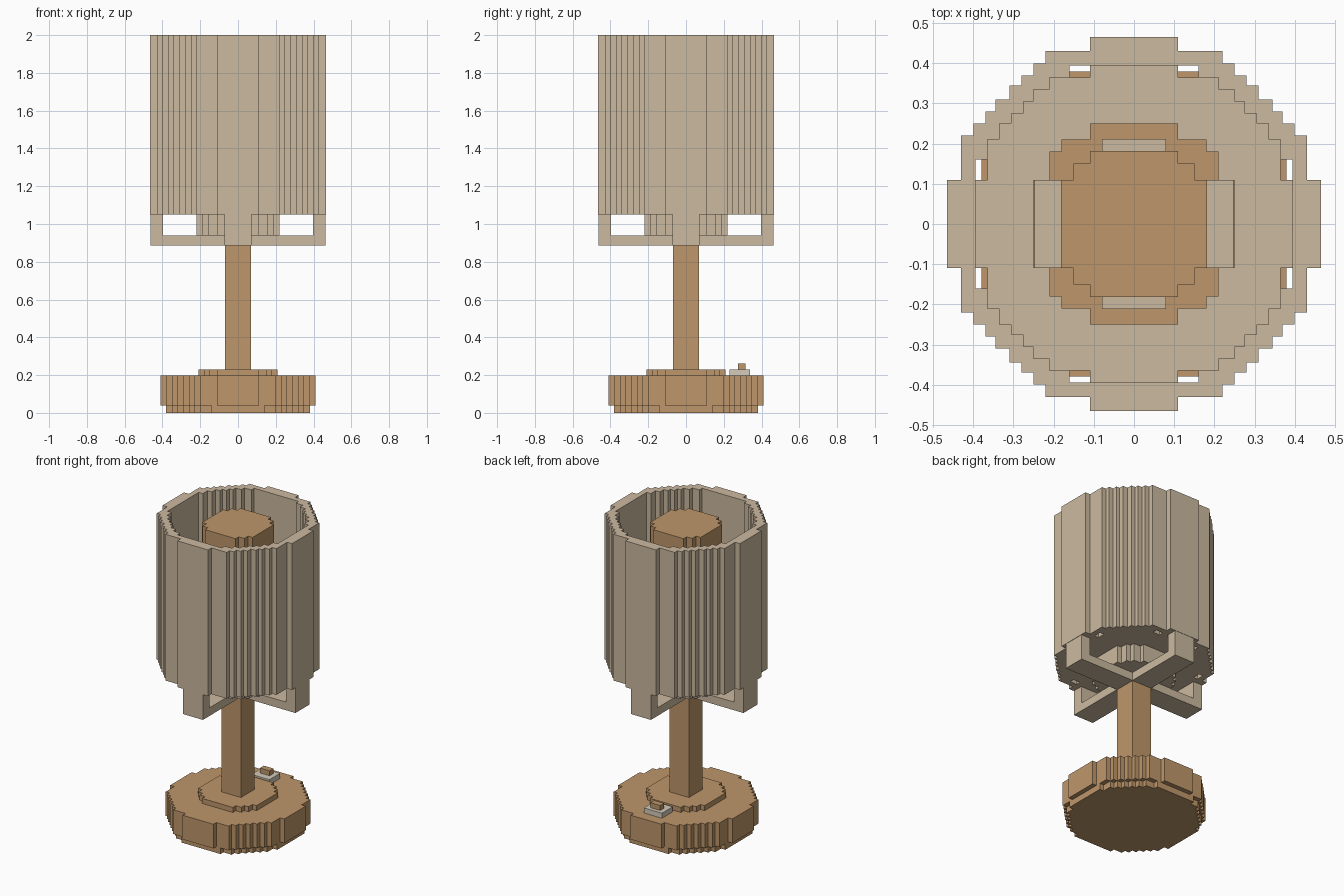
import bpy, bmesh
from mathutils import Vector

if "Cube" in bpy.data.objects:
    bpy.data.objects.remove(bpy.data.objects["Cube"])


def material(name, rgb):
    m = bpy.data.materials.new(name)
    m.diffuse_color = (*rgb, 1)
    m.use_nodes = True
    m.node_tree.nodes["Principled BSDF"].inputs["Base Color"].default_value = m.diffuse_color
    return m


WOOD = material("warm wood", (0.52, 0.31, 0.145))
LINEN = material("beige linen", (0.60, 0.49, 0.35))
PALE = material("pale plate", (0.66, 0.60, 0.49))


def stepped_circle(steps):
    """Stair-stepped round outline; steps are the x of each tread, y mirrors them."""
    ys = steps[::-1]
    quad, last = [], None
    for x, y in zip(steps, ys):
        if last is not None:
            quad.append((x, last))
        quad.append((x, y))
        last = y
    pts = []
    for _ in range(4):
        pts += quad
        quad = [(-y, x) for x, y in quad]
    return pts


def prism(name, loops, z0, z1, mat):
    """Extrude one outline, or an outline with a hole, from z0 to z1."""
    bm = bmesh.new()
    edges = []
    for loop in loops:
        vs = [bm.verts.new((x, y, z0)) for x, y in loop]
        edges += [bm.edges.new((vs[i - 1], vs[i])) for i in range(len(vs))]
    bmesh.ops.triangle_fill(bm, edges=edges, use_beauty=True)
    ext = bmesh.ops.extrude_face_region(bm, geom=bm.faces[:], use_keep_orig=True)
    up = [g for g in ext["geom"] if isinstance(g, bmesh.types.BMVert)]
    bmesh.ops.translate(bm, verts=up, vec=Vector((0, 0, z1 - z0)))
    bmesh.ops.recalc_face_normals(bm, faces=bm.faces[:])
    me = bpy.data.meshes.new(name)
    bm.to_mesh(me)
    bm.free()
    me.materials.append(mat)
    ob = bpy.data.objects.new(name, me)
    bpy.context.collection.objects.link(ob)
    return ob


def box(name, x0, x1, y0, y1, z0, z1, mat):
    return prism(name, [[(x0, y0), (x1, y0), (x1, y1), (x0, y1)]], z0, z1, mat)


# Base: narrow foot, wide body, raised centre disc
foot = [.38, .35, .32, .29, .26, .23, .20, .14]
body = [.41, .38, .35, .32, .29, .26, .23, .20, .11]
prism("base_foot", [stepped_circle(foot)], 0, 0.04, WOOD)
prism("base_body", [stepped_circle(body)], 0.04, 0.197, WOOD)
prism("base_step", [stepped_circle([.21, .18, .15, .11])], 0.197, 0.23, WOOD)

# Switch at the back of the base
box("switch_plate", -.065, .065, .23, .34, 0.197, 0.23, PALE)
box("switch_knob", -.035, .035, .275, .315, 0.23, 0.262, WOOD)

# Square pole
box("pole", -.07, .07, -.07, .07, 0.23, 0.885, WOOD)

# Cross-shaped support: four arms with upturned ends
box("support_hub", -.072, .072, -.072, .072, 0.885, 0.94, LINEN)
for i in range(4):
    arm = box("support_arm", .072, .463, -.072, .072, 0.885, 0.938, LINEN)
    end = box("support_arm_end", .397, .463, -.072, .072, 0.938, 1.11, LINEN)
    arm.rotation_euler.z = end.rotation_euler.z = i * 1.5707963

# Socket and shade floor
prism("socket", [stepped_circle([.22, .19, .16, .11])], 0.938, 1.05, LINEN)
floor = [.395, .365, .335, .305, .275, .25, .21, .11]
prism("shade_floor", [stepped_circle(floor)], 1.05, 1.09, LINEN)

# Shade wall
outer = [.465, .43, .40, .37, .345, .31, .28, .25, .22, .11]
inner = [.395, .365, .335, .305, .275, .25, .21, .16]
prism("shade_wall", [stepped_circle(outer), stepped_circle(inner)], 1.05, 2.0, LINEN)

# Bulb with collar and side clips
prism("bulb_collar", [stepped_circle([.25, .21, .18, .11])], 1.09, 1.12, WOOD)
prism("bulb", [stepped_circle([.182, .15, .11])], 1.12, 1.965, WOOD)
for s in (-1, 1):
    a, b = sorted((s * .182, s * .248))
    box("side_clip", a, b, -.11, .11, 1.12, 1.15, LINEN)
    a, b = sorted((s * .182, s * .212))
    box("end_clip", -.08, .08, a, b, 1.12, 1.15, LINEN)
